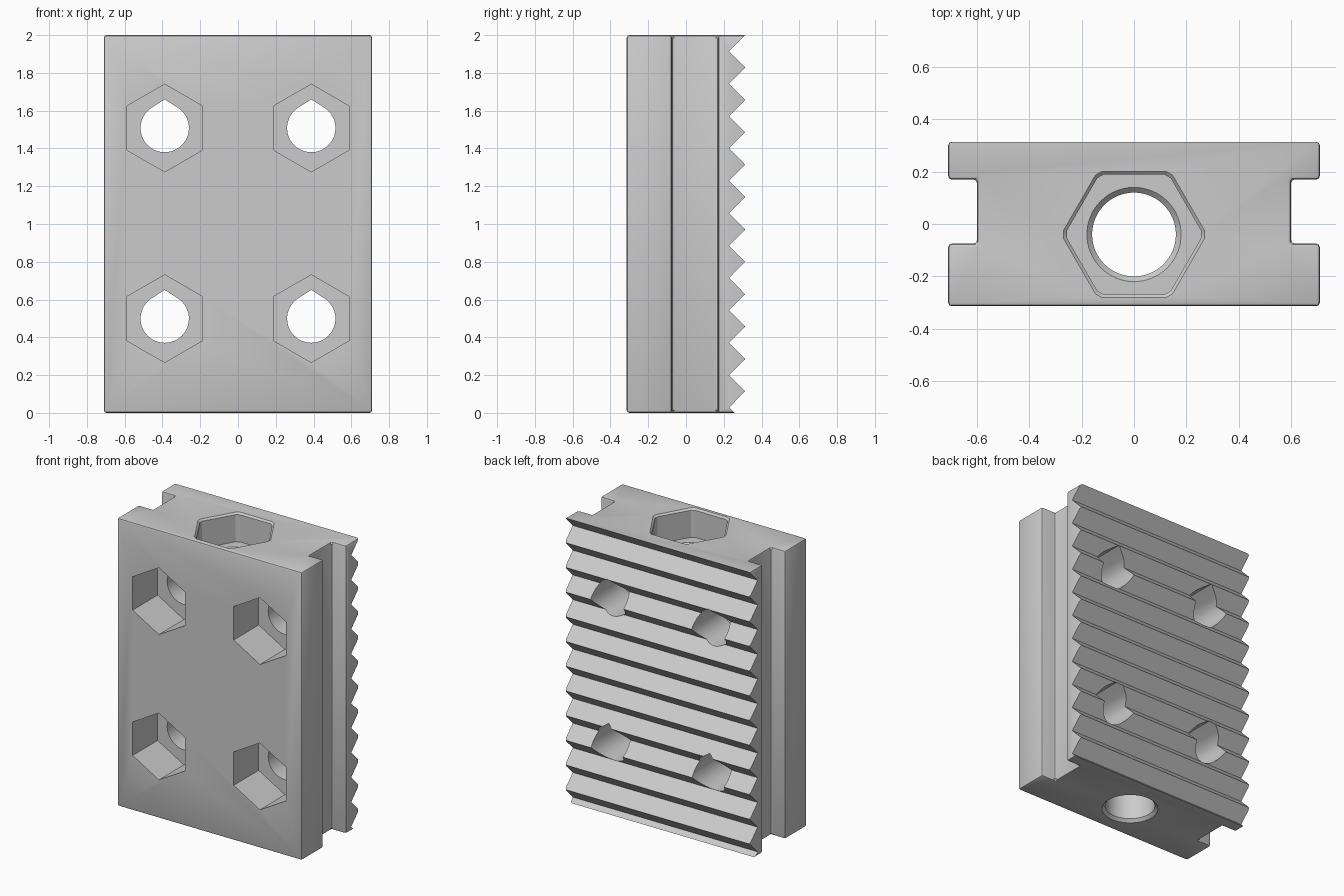
import bpy, bmesh, math
from math import sin, cos, pi, radians

if "Cube" in bpy.data.objects:
    bpy.data.objects.remove(bpy.data.objects["Cube"])

BACK = 0.314                       # plane of the tooth tips
grey = bpy.data.materials.new("light grey")
grey.diffuse_color = (0.6, 0.6, 0.6, 1)
grey.use_nodes = True
grey.node_tree.nodes["Principled BSDF"].inputs["Base Color"].default_value = grey.diffuse_color


def loft(name, rings):
    """Closed solid through equal-sized rings of 3D points."""
    bm = bmesh.new()
    loops = [[bm.verts.new(p) for p in ring] for ring in rings]
    n = len(loops[0])
    for a, b in zip(loops, loops[1:]):
        for i in range(n):
            j = (i + 1) % n
            bm.faces.new((a[i], a[j], b[j], b[i]))
    bm.faces.new(loops[0][::-1])
    bm.faces.new(loops[-1])
    bmesh.ops.recalc_face_normals(bm, faces=bm.faces)
    mesh = bpy.data.meshes.new(name)
    bm.to_mesh(mesh)
    bm.free()
    obj = bpy.data.objects.new(name, mesh)
    bpy.context.collection.objects.link(obj)
    mesh.materials.append(grey)
    return obj


def polygon(radius, sides, start=0.0):
    return [(radius * cos(start + 2 * pi * i / sides), radius * sin(start + 2 * pi * i / sides))
            for i in range(sides)]


def blunt_hexagon(apothem, cut=0.06):
    """Hexagon whose corners are clipped by a fraction of each edge."""
    pts = polygon(apothem / cos(pi / 6), 6)
    out = []
    for i, p in enumerate(pts):
        for q in (pts[i - 1], pts[(i + 1) % 6]):
            out.append((p[0] + cut * (q[0] - p[0]), p[1] + cut * (q[1] - p[1])))
    return out


def teardrop(radius, tip, steps=40):
    """Circle drawn out to a point at the top."""
    a = math.acos(radius / tip)
    pts = [(0, tip)]
    for i in range(steps + 1):
        t = pi / 2 + a + (2 * pi - 2 * a) * i / steps
        pts.append((radius * cos(t), radius * sin(t)))
    return pts


def upright(pts, levels_scale):
    """Stack one outline at several heights around the shaft axis."""
    return [[(x, y - 0.04, z) for x, y in ring] for z, ring in zip(levels_scale, pts)]


def across(pts, x0, z0, y0, y1):
    return [[(x0 + x, y, z0 + z) for x, z in pts] for y in (y0, y1)]


# Block with a groove down each side
half = [(0.71, -0.314), (0.71, -0.075), (0.60, -0.075), (0.60, 0.17), (0.71, 0.17), (0.71, BACK)]
outline = half + [(-x, y) for x, y in reversed(half)]
block = loft("clamp_block", [[(x, y, z) for x, y in outline] for z in (0, 2)])
bm = bmesh.new()
bm.from_mesh(block.data)
soft = [e for e in bm.edges
        if not (all(abs(v.co.y - BACK) < 1e-4 for v in e.verts)
                and abs(e.verts[0].co.z - e.verts[1].co.z) < 1e-4)]
bmesh.ops.bevel(bm, geom=soft, offset=0.014, segments=2, profile=0.5, affect='EDGES')
bm.to_mesh(block.data)
bm.free()

cutters = []

# Saw teeth across the back
pitch = 2 / 11.667
zigzag = [(0.5, 2 + pitch)]
for k in range(-1, 13):
    z = 2 - pitch * k
    zigzag.append((BACK - 0.001, z))
    if k < 12:
        zigzag.append((BACK - 0.086, z - pitch / 2))
zigzag.append((0.5, 2 - pitch * 12))
cutters.append(loft("teeth_cutter", [[(x, y, z) for y, z in zigzag] for x in (-1, 1)]))

# Vertical shaft, chamfered at both ends, and its nut pocket
radii = (0.20, 0.18, 0.16, 0.16, 0.18, 0.20)
cutters.append(loft("shaft_cutter", upright([polygon(r, 64) for r in radii],
                                            (-0.02, 0.0, 0.02, 1.78, 1.80, 1.82))))
cutters.append(loft("top_pocket_cutter", upright([blunt_hexagon(a) for a in (0.229, 0.229, 0.241, 0.251)],
                                                 (1.80, 1.988, 2.0, 2.01))))

# Four bolt holes with hexagonal pockets in the front
for x in (-0.388, 0.388):
    for z in (0.499, 1.508):
        cutters.append(loft("bolt_hole_cutter", across(teardrop(0.128, 0.152), x, z, -0.2, 0.5)))
        cutters.append(loft("bolt_pocket_cutter", across(polygon(0.232, 6, pi / 2), x, z, -0.5, -0.04)))

for c in cutters:
    mod = block.modifiers.new(c.name, 'BOOLEAN')
    mod.operation = 'DIFFERENCE'
    mod.solver = 'EXACT'
    mod.object = c

# Bake the cuts, then drop the cutters
bpy.context.view_layer.objects.active = block
block.select_set(True)
for mod in list(block.modifiers):
    bpy.ops.object.modifier_apply(modifier=mod.name)
for c in cutters:
    bpy.data.objects.remove(c)
bpy.ops.object.shade_smooth_by_angle(angle=radians(25))
